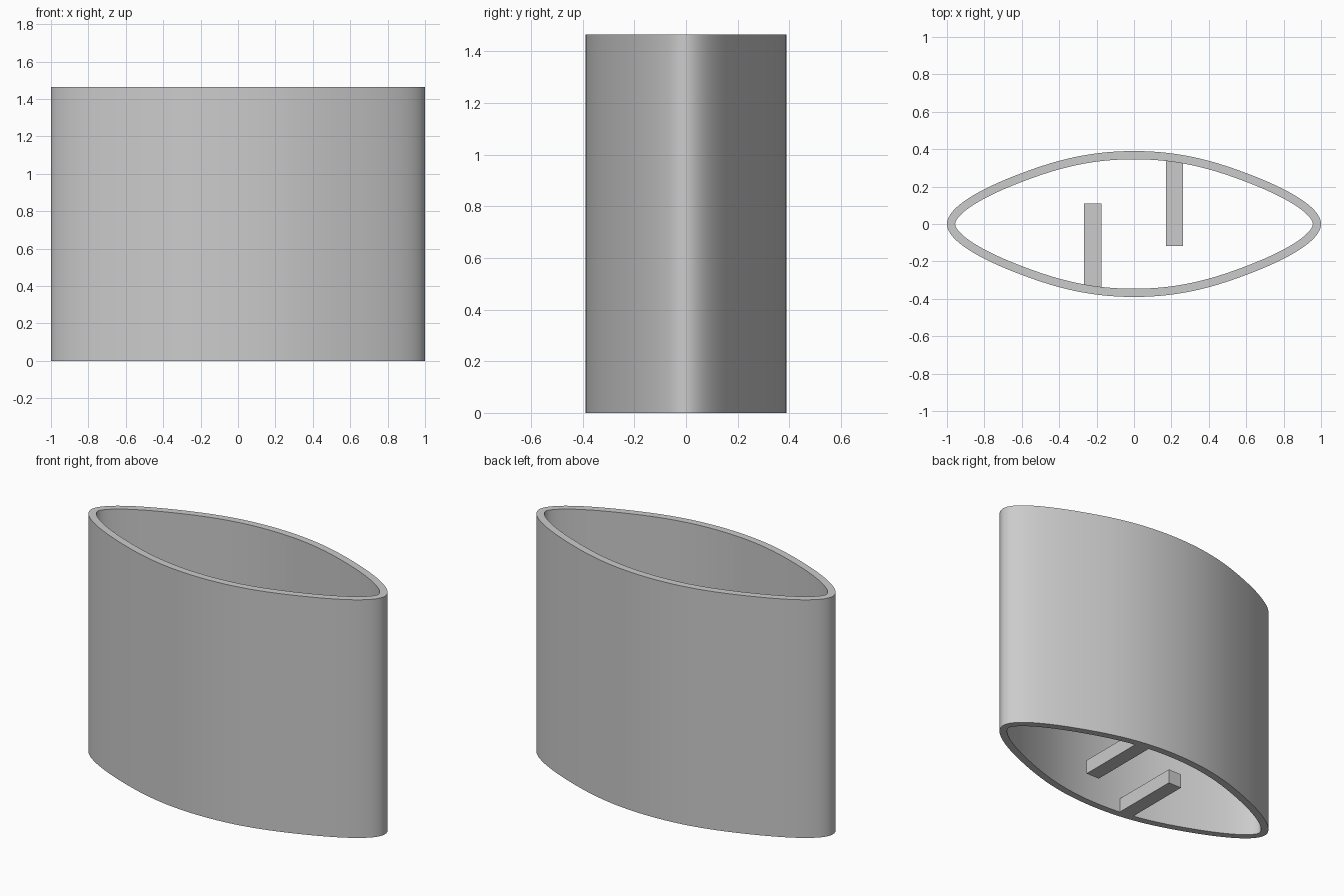
import bpy
import bmesh
from math import radians
from mathutils import Vector
from mathutils.geometry import interpolate_bezier

cube = bpy.data.objects.get("Cube")
if cube:
    bpy.data.objects.remove(cube, do_unlink=True)

HEIGHT = 1.465
WALL = 0.044

grey = bpy.data.materials.new("light_grey")
grey.use_nodes = True
colour = (0.6, 0.6, 0.6, 1)
grey.diffuse_color = colour
grey.node_tree.nodes["Principled BSDF"].inputs["Base Color"].default_value = colour


def finish(name, bm):
    bmesh.ops.recalc_face_normals(bm, faces=bm.faces)
    mesh = bpy.data.meshes.new(name)
    bm.to_mesh(mesh)
    bm.free()
    obj = bpy.data.objects.new(name, mesh)
    bpy.context.collection.objects.link(obj)
    mesh.materials.append(grey)
    return obj


# Quarter outline: rounded tip, nearly straight flank, broad crown
def bezier(*points):
    return interpolate_bezier(*[Vector(p) for p in points], 17)


tip = bezier((1, 0), (1, 0.09), (0.82, 0.19), (0.6, 0.272))
crown = bezier((0.6, 0.272), (0.42, 0.34), (0.24, 0.39), (0, 0.39))
quarter = [p.to_2d() for p in tip + crown[1:]]

# Mirror the quarter into a closed loop
half = quarter + [Vector((-p.x, p.y)) for p in reversed(quarter[:-1])]
outer = half + [-p for p in half[1:-1]]
count = len(outer)

# Offset inward for the inner wall
inner = []
for i, p in enumerate(outer):
    along = (outer[(i + 1) % count] - outer[i - 1]).normalized()
    inner.append(p + Vector((-along.y, along.x)) * WALL)

# Open sleeve
bm = bmesh.new()
rings = [[bm.verts.new((p.x, p.y, z)) for p in loop]
         for loop, z in ((outer, 0), (outer, HEIGHT), (inner, HEIGHT), (inner, 0))]
for k, ring in enumerate(rings):
    following = rings[(k + 1) % len(rings)]
    for i in range(count):
        j = (i + 1) % count
        bm.faces.new((ring[i], ring[j], following[j], following[i]))
sleeve = finish("sleeve", bm)
bpy.context.view_layer.objects.active = sleeve
sleeve.select_set(True)
bpy.ops.object.shade_smooth_by_angle(angle=radians(30))


# Support bars along the bottom, rooted in the walls
def bar(name, x, y_free, y_root):
    bm = bmesh.new()
    bmesh.ops.create_cube(bm, size=1)
    size = Vector((0.092, abs(y_root - y_free), 0.09))
    bmesh.ops.scale(bm, vec=size, verts=bm.verts)
    bmesh.ops.translate(bm, vec=(x, (y_free + y_root) / 2, size.z / 2), verts=bm.verts)
    finish(name, bm)


bar("front_support_bar", -0.22, 0.11, -0.34)
bar("back_support_bar", 0.217, -0.117, 0.34)
